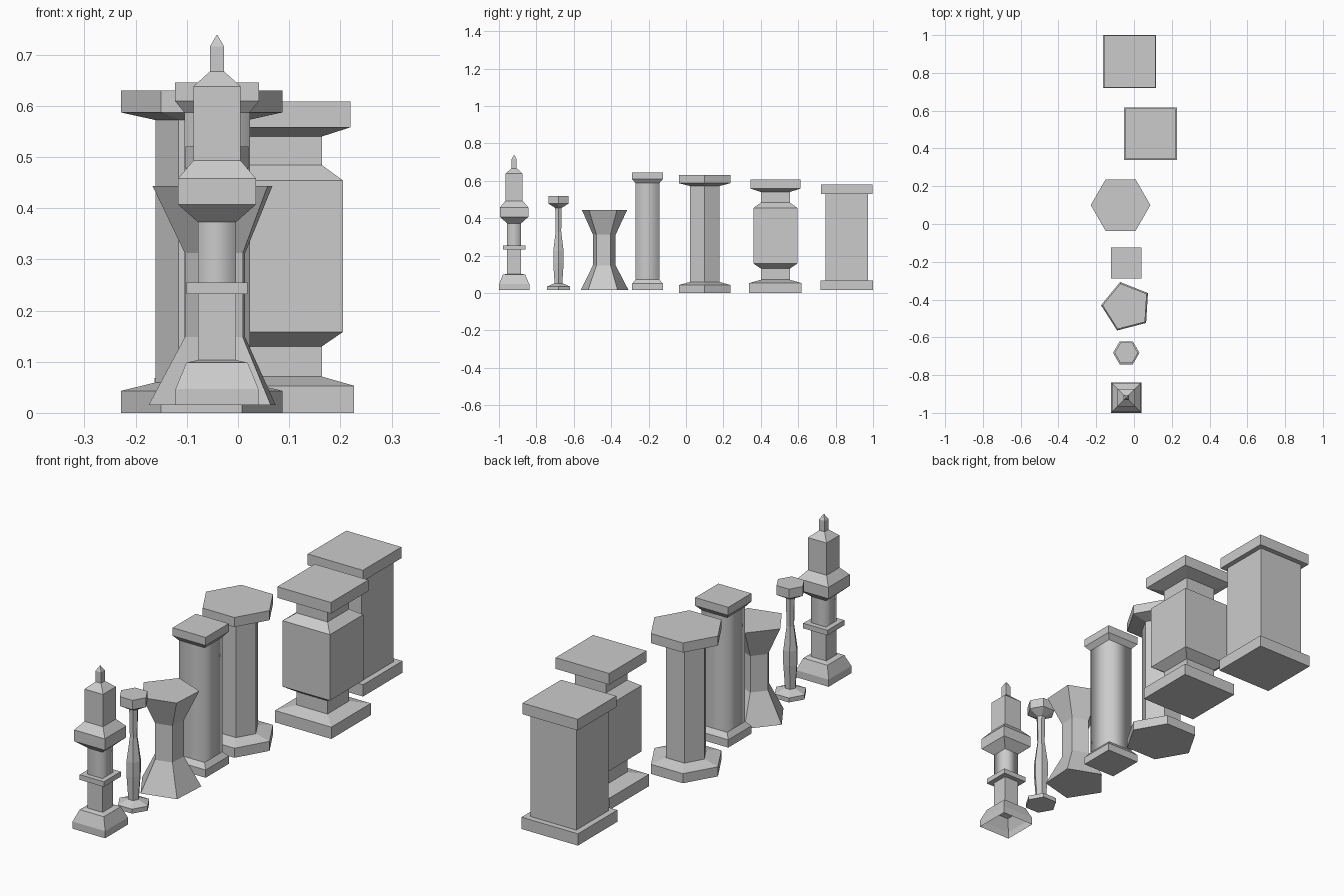
import bpy, bmesh
from math import cos, sin, pi, radians


def column(name, x, y, sides, profile, start=0.0, smooth=(), open_bottom=False):
    """Stack polygon rings of (size, z); size is half width for squares, corner radius otherwise."""
    k = 2 ** 0.5 if sides == 4 else 1.0
    bm = bmesh.new()
    rings = []
    for size, z in profile:
        rings.append([bm.verts.new((size * k * cos(start + 2 * pi * i / sides),
                                    size * k * sin(start + 2 * pi * i / sides), z))
                      for i in range(sides)])
    for n, (a, b) in enumerate(zip(rings, rings[1:])):
        for i in range(sides):
            j = (i + 1) % sides
            f = bm.faces.new((a[i], a[j], b[j], b[i]))
            f.smooth = n in smooth
    if not open_bottom:
        bm.faces.new(rings[0][::-1])
    bm.faces.new(rings[-1])
    mesh = bpy.data.meshes.new(name)
    bm.to_mesh(mesh)
    bm.free()
    ob = bpy.data.objects.new(name, mesh)
    ob.location = (x, y, 0)
    bpy.context.collection.objects.link(ob)
    return ob


SQ = pi / 4

# Tall spired post, hollow under the foot
column("spired_post", -0.041, -0.919, 4, [
    (0.081, 0.015), (0.081, 0.047), (0.060, 0.098), (0.0375, 0.103),
    (0.0375, 0.232), (0.060, 0.232), (0.060, 0.255), (0.0375, 0.255),
    (0.0375, 0.373), (0.076, 0.407), (0.076, 0.458), (0.046, 0.493),
    (0.046, 0.638), (0.0137, 0.667), (0.0137, 0.716), (0.001, 0.738)],
    SQ, smooth=(7,), open_bottom=True)

# Slender hexagonal baluster
column("slender_baluster", -0.041, -0.682, 6, [
    (0.070, 0.015), (0.070, 0.035), (0.030, 0.050), (0.024, 0.052),
    (0.032, 0.160), (0.032, 0.225), (0.017, 0.330), (0.020, 0.455),
    (0.062, 0.478), (0.062, 0.520)])

# Pentagonal hourglass pedestal
column("hourglass_pedestal", -0.040, -0.438, 5, [
    (0.135, 0.015), (0.064, 0.148), (0.064, 0.312), (0.127, 0.443)],
    radians(32.5))

# Square pillar with softly shaded shaft
column("soft_pillar", -0.041, -0.206, 4, [
    (0.082, 0.015), (0.082, 0.050), (0.064, 0.072), (0.064, 0.587),
    (0.082, 0.609), (0.082, 0.645)], SQ, smooth=(2,))

# Hexagonal pillar
column("hexagonal_pillar", -0.071, 0.100, 6, [
    (0.158, 0.0), (0.158, 0.043), (0.092, 0.059), (0.090, 0.059),
    (0.090, 0.572), (0.158, 0.587), (0.158, 0.630)])

# Thick block pillar with necks
column("block_pillar", 0.087, 0.478, 4, [
    (0.140, 0.0), (0.140, 0.053), (0.077, 0.071), (0.077, 0.130),
    (0.118, 0.158), (0.118, 0.454), (0.077, 0.484), (0.077, 0.540),
    (0.133, 0.558), (0.133, 0.608)], SQ)

# Plain square plinth
column("plain_plinth", -0.023, 0.860, 4, [
    (0.140, 0.015), (0.140, 0.068), (0.114, 0.068), (0.114, 0.530),
    (0.137, 0.530), (0.137, 0.580)], SQ)
